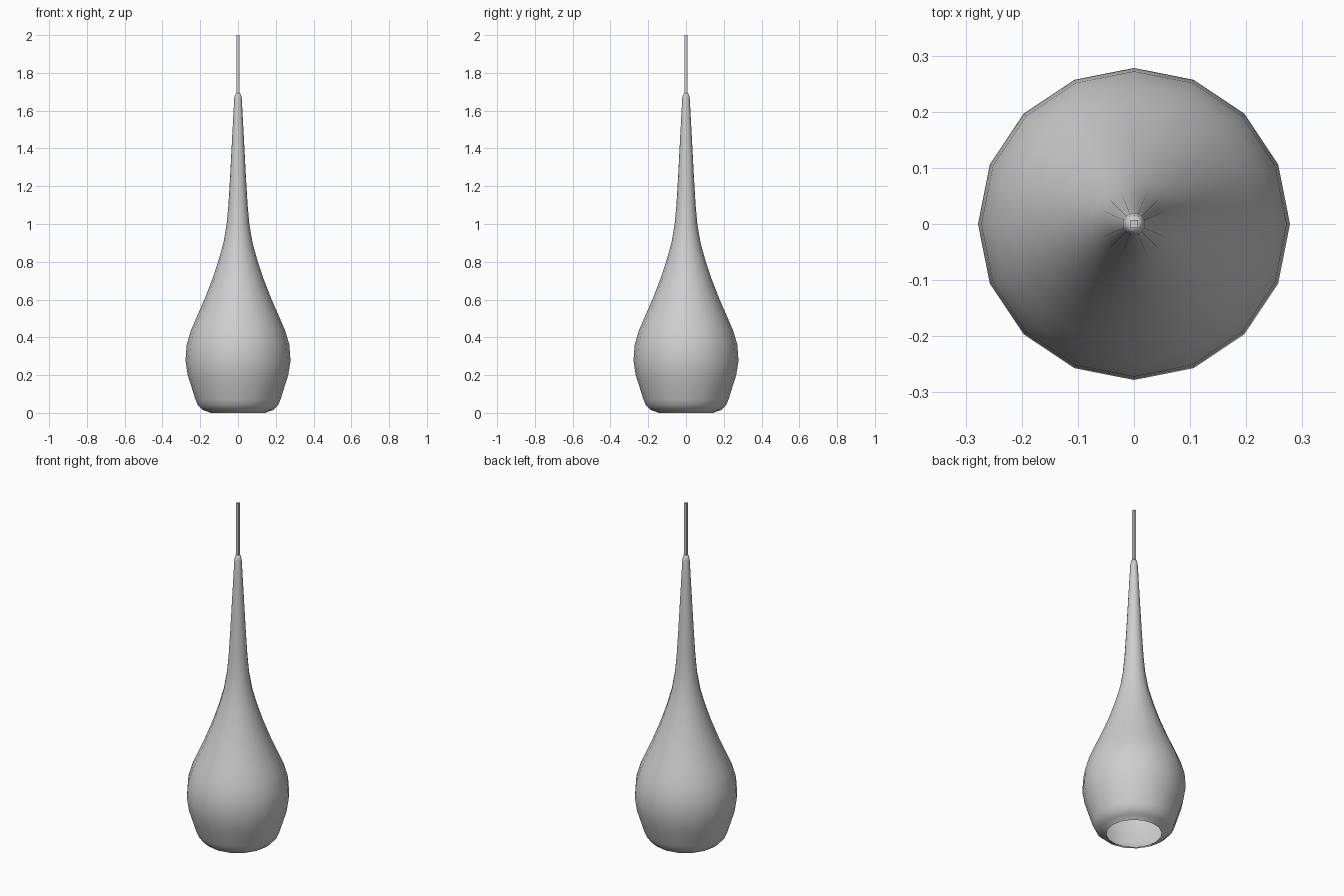
import bpy, bmesh, math

cube = bpy.data.objects.get("Cube")
if cube:
    bpy.data.objects.remove(cube, do_unlink=True)

SIDES = 16


def make_material(name, colour):
    mat = bpy.data.materials.new(name)
    mat.use_nodes = True
    mat.diffuse_color = colour
    mat.node_tree.nodes["Principled BSDF"].inputs["Base Color"].default_value = colour
    return mat


def add_object(name, bm, mat):
    bmesh.ops.recalc_face_normals(bm, faces=bm.faces)
    mesh = bpy.data.meshes.new(name)
    bm.to_mesh(mesh)
    bm.free()
    mesh.materials.append(mat)
    obj = bpy.data.objects.new(name, mesh)
    bpy.context.collection.objects.link(obj)
    return obj


grey = make_material("light grey", (0.62, 0.62, 0.62, 1))

# Teardrop shade: thin lathed shell, open at the bottom, (radius, height)
profile = [(0.15, 0.003), (0.185, 0.015), (0.212, 0.04), (0.225, 0.07),
           (0.247, 0.14), (0.266, 0.2), (0.278, 0.275), (0.272, 0.36),
           (0.25, 0.435), (0.22, 0.505), (0.178, 0.6), (0.137, 0.705),
           (0.105, 0.8), (0.077, 0.9), (0.06, 1.0), (0.051, 1.1),
           (0.043, 1.23), (0.034, 1.4), (0.025, 1.57), (0.02, 1.665),
           (0.016, 1.685), (0.009, 1.693)]
bm = bmesh.new()
rings = []
for radius, z in profile:
    rings.append([bm.verts.new((radius * math.cos(i * math.tau / SIDES),
                                radius * math.sin(i * math.tau / SIDES), z))
                  for i in range(SIDES)])
for low, high in zip(rings, rings[1:]):
    for i in range(SIDES):
        j = (i + 1) % SIDES
        bm.faces.new((low[i], low[j], high[j], high[i]))
bm.faces.new(rings[-1])
# Small rolled lip under the bottom opening
lip = [bm.verts.new((v.co.x * 0.99, v.co.y * 0.99, 0)) for v in rings[0]]
for i in range(SIDES):
    j = (i + 1) % SIDES
    bm.faces.new((lip[i], lip[j], rings[0][j], rings[0][i]))
shade = add_object("lamp_shade", bm, grey)
for poly in shade.data.polygons:
    poly.use_smooth = True

# Square hanging cord
bm = bmesh.new()
bmesh.ops.create_cube(bm, size=1)
bmesh.ops.scale(bm, verts=bm.verts, vec=(0.014, 0.014, 0.32))
bmesh.ops.translate(bm, verts=bm.verts, vec=(0, 0, 1.84))
add_object("hanging_cord", bm, grey)
